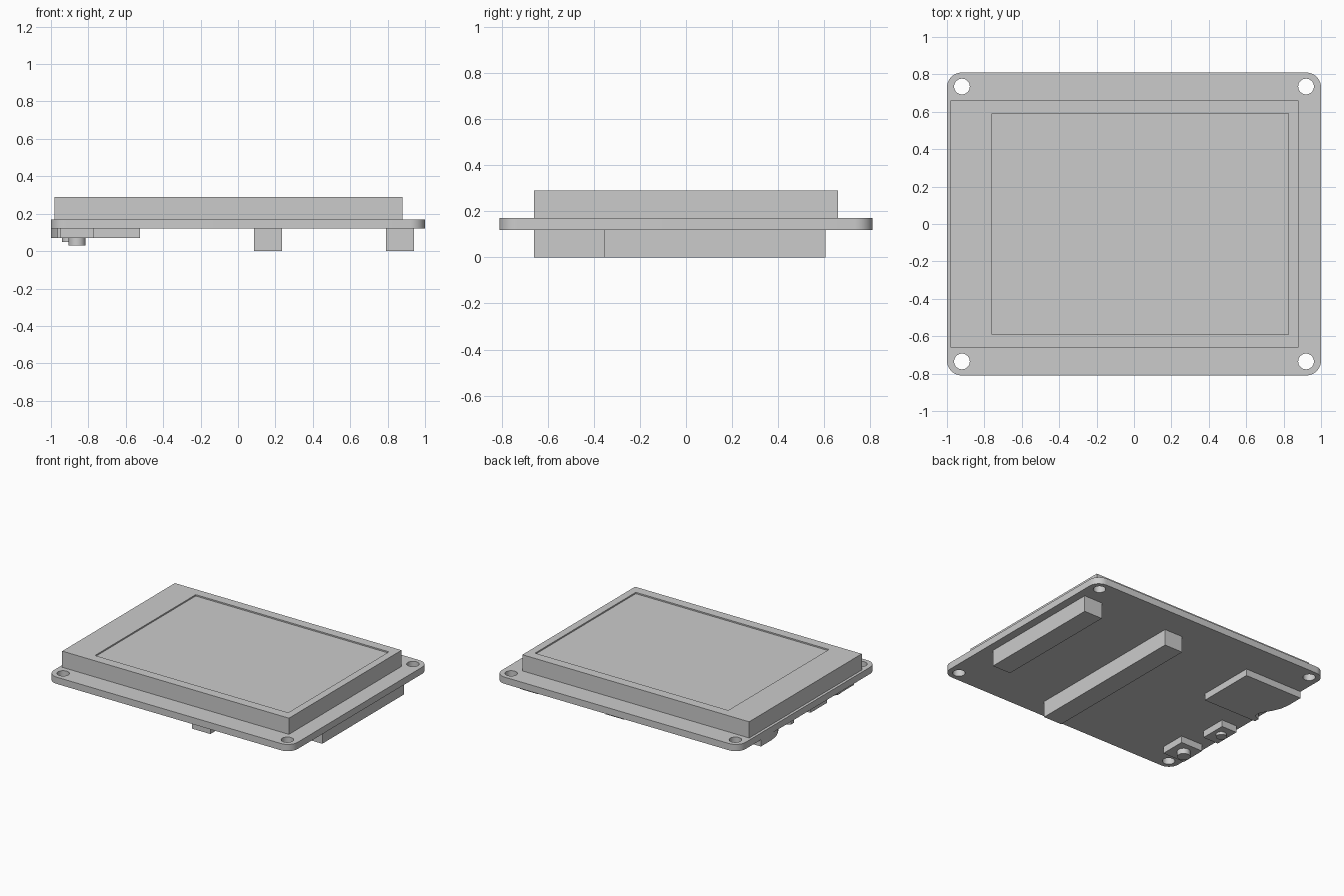
import bpy, bmesh, math
from mathutils import Vector

cube = bpy.data.objects.get("Cube")
if cube:
    bpy.data.objects.remove(cube, do_unlink=True)

# Single neutral material
GREY = (0.6, 0.6, 0.6, 1)
grey = bpy.data.materials.new("neutral grey")
grey.use_nodes = True
grey.diffuse_color = GREY
grey.node_tree.nodes["Principled BSDF"].inputs["Base Color"].default_value = GREY

BOARD_BOTTOM, BOARD_TOP = 0.12, 0.17


def finish(name, bm, smooth=False):
    mesh = bpy.data.meshes.new(name)
    bm.to_mesh(mesh)
    bm.free()
    mesh.materials.append(grey)
    obj = bpy.data.objects.new(name, mesh)
    bpy.context.collection.objects.link(obj)
    if smooth:
        bpy.ops.object.select_all(action='DESELECT')
        obj.select_set(True)
        bpy.context.view_layer.objects.active = obj
        bpy.ops.object.shade_smooth_by_angle(angle=math.radians(30))
    return obj


def box_mesh(x0, x1, y0, y1, z0, z1):
    bm = bmesh.new()
    bmesh.ops.create_cube(bm, size=1)
    for v in bm.verts:
        v.co = Vector((x1 if v.co.x > 0 else x0,
                       y1 if v.co.y > 0 else y0,
                       z1 if v.co.z > 0 else z0))
    return bm


def box(name, *bounds):
    return finish(name, box_mesh(*bounds))


def arc(cx, cy, r, start, end, steps):
    angles = [math.radians(start + (end - start) * i / steps) for i in range(steps + 1)]
    return [(cx + r * math.cos(a), cy + r * math.sin(a)) for a in angles]


def plate(name, outlines, z0, z1):
    """Extrude closed outlines; inner outlines become holes."""
    curve = bpy.data.curves.new(name, 'CURVE')
    curve.dimensions = '2D'
    curve.fill_mode = 'BOTH'
    curve.extrude = (z1 - z0) / 2
    for pts in outlines:
        spline = curve.splines.new('POLY')
        spline.points.add(len(pts) - 1)
        for p, (x, y) in zip(spline.points, pts):
            p.co = (x, y, 0, 1)
        spline.use_cyclic_u = True
    temp = bpy.data.objects.new(name + " outline", curve)
    bpy.context.collection.objects.link(temp)
    deps = bpy.context.evaluated_depsgraph_get()
    bm = bmesh.new()
    bm.from_mesh(temp.evaluated_get(deps).to_mesh())
    bpy.data.objects.remove(temp, do_unlink=True)
    bmesh.ops.remove_doubles(bm, verts=bm.verts, dist=0.0002)
    bmesh.ops.translate(bm, verts=bm.verts, vec=(0, 0, (z0 + z1) / 2))
    bmesh.ops.recalc_face_normals(bm, faces=bm.faces)
    return finish(name, bm, smooth=True)


def knob(name, x, y, radius, z0, z1):
    bm = bmesh.new()
    bmesh.ops.create_cone(bm, cap_ends=True, segments=32, radius1=radius,
                          radius2=radius, depth=z1 - z0)
    bmesh.ops.translate(bm, verts=bm.verts, vec=(x, y, (z0 + z1) / 2))
    return finish(name, bm, smooth=True)


# Circuit board: rounded corners and four mounting holes
R, HX, HY = 0.08, 0.92, 0.73
outline = []
for i, (sx, sy) in enumerate([(1, 1), (-1, 1), (-1, -1), (1, -1)]):
    outline += arc(sx * HX, sy * HY, R, i * 90, i * 90 + 90, 10)
holes = [arc(sx * HX, sy * 0.735, 0.042, 0, 348.75, 31)
         for sx in (-1, 1) for sy in (-1, 1)]
plate("circuit_board", [outline] + holes, BOARD_BOTTOM, BOARD_TOP)

# Display module with a shallow recessed screen
bm = box_mesh(-0.98, 0.88, -0.66, 0.66, BOARD_TOP, 0.29)
top = max(bm.faces, key=lambda f: f.calc_center_median().z)
bmesh.ops.inset_individual(bm, faces=[top], thickness=0.05)
for v in top.verts:
    v.co.x = 0.825 if v.co.x > 0 else -0.76
    v.co.y = 0.59 if v.co.y > 0 else -0.59
bmesh.ops.inset_individual(bm, faces=[top], thickness=0.0, depth=0.0)
for v in top.verts:
    v.co.z -= 0.01
finish("display_module", bm)

# Pin headers on the underside
box("side_header", 0.79, 0.94, -0.355, 0.605, 0, BOARD_BOTTOM)
box("middle_header", 0.085, 0.235, -0.66, 0.605, 0, BOARD_BOTTOM)

# Card slot with a scooped opening at the board edge
slot = [(-0.525, 0.115), (-0.525, 0.55), (-1.0, 0.55), (-1.0, 0.42),
        (-0.99, 0.36), (-0.965, 0.3), (-0.935, 0.25), (-0.915, 0.21),
        (-0.92, 0.17), (-0.965, 0.15), (-0.965, 0.115)]
plate("card_slot", [slot], 0.07, BOARD_BOTTOM)

# Push buttons on the underside
box("large_button_body", -0.95, -0.77, -0.61, -0.42, 0.07, BOARD_BOTTOM)
knob("large_button_cap", -0.86, -0.505, 0.045, 0.03, 0.07)
box("small_button_body", -0.965, -0.84, -0.275, -0.08, 0.07, BOARD_BOTTOM)
knob("small_button_cap", -0.905, -0.165, 0.036, 0.05, 0.07)
